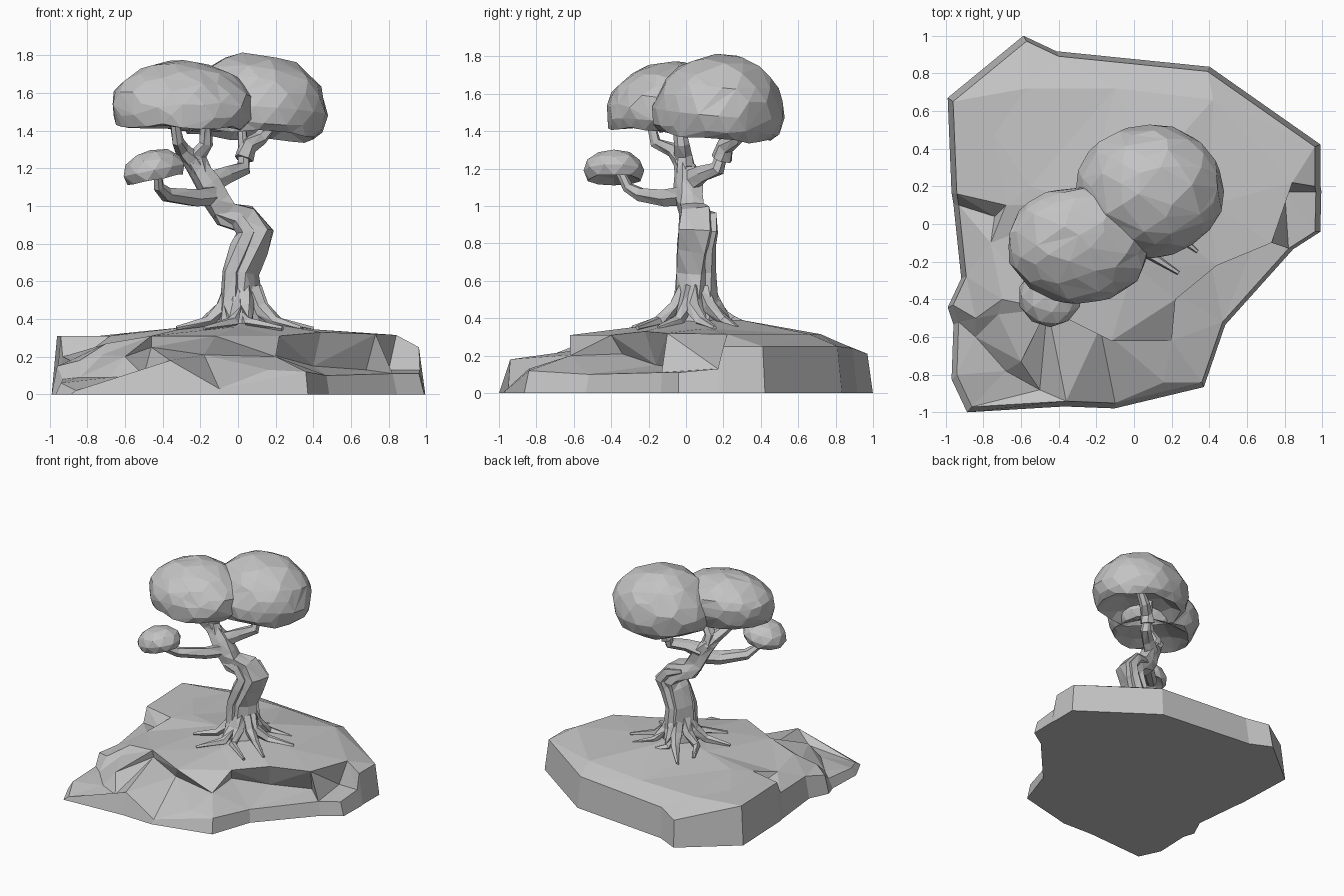
import bpy, bmesh, math, random
from mathutils import Vector, Euler
from mathutils.geometry import delaunay_2d_cdt

random.seed(4)
cube = bpy.data.objects.get("Cube")
if cube:
    bpy.data.objects.remove(cube, do_unlink=True)

# One plain clay colour
GREY = (0.55, 0.55, 0.55, 1)
clay = bpy.data.materials.new("clay_grey")
clay.use_nodes = True
clay.diffuse_color = GREY
clay.node_tree.nodes["Principled BSDF"].inputs["Base Color"].default_value = GREY


def finish(bm, name):
    """Turn a bmesh into a flat shaded object."""
    bmesh.ops.recalc_face_normals(bm, faces=bm.faces[:])
    mesh = bpy.data.meshes.new(name)
    bm.to_mesh(mesh)
    bm.free()
    mesh.materials.append(clay)
    obj = bpy.data.objects.new(name, mesh)
    bpy.context.collection.objects.link(obj)
    return obj


def limb(name, path, radii, sides=6, ridge=0.85, jitter=0.12):
    """Tapered, knotty tube through the path points."""
    bm = bmesh.new()
    points = [Vector(p) for p in path]
    rings = []
    for i, (point, radius) in enumerate(zip(points, radii)):
        ahead = points[min(i + 1, len(points) - 1)]
        behind = points[max(i - 1, 0)]
        turn = Vector((0, 0, 1)).rotation_difference(ahead - behind)
        ring = []
        for s in range(sides):
            angle = math.tau * s / sides + i * 0.15
            r = radius * (ridge if s % 2 else 1) * random.uniform(1 - jitter, 1 + jitter)
            offset = turn @ Vector((r * math.cos(angle), r * math.sin(angle), 0))
            ring.append(bm.verts.new(point + offset))
        rings.append(ring)
    for low, high in zip(rings, rings[1:]):
        for s in range(sides):
            t = (s + 1) % sides
            bm.faces.new((low[s], low[t], high[t], high[s]))
    bm.faces.new(rings[0])
    bm.faces.new(rings[-1])
    bmesh.ops.triangulate(bm, faces=bm.faces[:])
    return finish(bm, name)


def canopy(name, centre, size, tilt=(0, 0, 0), detail=3, rim=-0.55, lean=(0, 0)):
    """Faceted dome of leaves with a hollow underside, its top leaning sideways."""
    bm = bmesh.new()
    bmesh.ops.create_icosphere(bm, subdivisions=detail, radius=1)
    rotation = Euler(tilt)
    for v in bm.verts:
        co = v.co * random.uniform(0.97, 1.03)
        if co.z < rim:
            co.z = rim + (rim - co.z) * 0.8
        co = Vector((co.x * size[0], co.y * size[1], co.z * size[2]))
        co.rotate(rotation)
        co.xy += Vector(lean) * co.z
        v.co = co + Vector(centre)
    obj = finish(bm, name)
    # Fewer, uneven facets on the dense domes
    if detail > 2:
        obj.modifiers.new("facets", "DECIMATE").ratio = 0.7
    return obj


# Rock base: rim of the top surface, clockwise from the back corner
rim = [
    (-.57, .97, .21), (-.4, .89, .24), (.39, .81, .25), (.96, .41, .25),
    (.96, .2, .25), (.965, .17, .13), (.96, -.04, .11), (.82, -.13, .11),
    (.47, -.52, .1), (.36, -.84, .12), (-.1, -.95, .03), (-.36, -.94, .18),
    (-.86, -.97, .02), (-.94, -.8, .06), (-.93, -.52, .08), (-.96, -.43, .15),
    (-.89, -.28, .18), (-.93, .1, .2), (-.94, .16, .31), (-.96, .65, .31)]
# Upper edge of the front cliff, right to left
cliff = [
    (.73, -.1, .32), (.44, -.22, .33), (.22, -.4, .31), (-.12, -.62, .31),
    (-.46, -.45, .31), (-.7, -.4, .27)]
# Foot of the overhanging stretch of cliff
overhang = [(.88, .04, .13), (.76, -.14, .13), (.48, -.29, .15), (.26, -.47, .21),
            (-.1, -.68, .21), (-.38, -.57, .25)]
undercut = Vector((-.08, .13, 0))
# Mound, plateau and lower ledges
ground = [
    (.05, .05, .4), (.1, .3, .39), (-.25, .1, .36), (0, -.22, .36), (.4, .1, .345),
    (.84, .22, .315), (.42, .66, .315), (-.1, .72, .315), (-.57, .72, .31),
    (-.55, .2, .33), (-.74, .47, .31), (-.68, .1, .31), (-.74, .04, .22),
    (-.76, -.1, .25), (.2, -.62, .2), (.16, -.84, .13),
    (-.72, -.48, .21), (-.6, -.73, .2), (-.68, -.78, .09), (-.5, -.88, .1),
    (-.84, -.5, .18), (-.84, -.6, .09)]
points = [Vector(p) for p in rim + cliff + overhang + ground]
first = len(rim)
edges = [(first + i, first + i + 1) for i in range(len(cliff) - 1)]
flat, _, tris, origin, _, _ = delaunay_2d_cdt(
    [p.xy for p in points], edges, [list(range(first))], 1, 1e-5)
bm = bmesh.new()
top = {}
verts = []
for co, source in zip(flat, origin):
    v = bm.verts.new((co.x, co.y, points[source[0]].z if source else 0.2))
    verts.append(v)
    for index in source:
        top[index] = v
for tri in tris:
    bm.faces.new([verts[i] for i in tri])
for i in range(len(overhang)):
    top[first + len(cliff) + i].co += undercut
foot = [bm.verts.new((x * 1.03, y * 1.03, 0)) for x, y, z in rim]
for i in range(first):
    j = (i + 1) % first
    bm.faces.new((top[i], top[j], foot[j], foot[i]))
bm.faces.new(foot)
finish(bm, "rock_base")

# Trunk with its S-bend, and two strands wound into it
spine = [(.02, .05, .33), (.01, .05, .5), (.01, .05, .65), (.06, .05, .78), (.09, .06, .86),
         (.04, .06, .93), (-.07, .04, .96), (-.11, .02, 1.03), (-.16, .01, 1.12),
         (-.22, 0, 1.2), (-.28, -.04, 1.28)]
limb("trunk", spine, [.16, .115, .1, .105, .11, .1, .09, .085, .08, .06, .035], 8, 0.8)
for name, shift in (("back_strand", (.03, .07)), ("front_strand", (-.05, -.06))):
    path = [(x + shift[0], y + shift[1], z) for x, y, z in spine[:7]]
    limb(name, path, [.09, .065, .05, .05, .055, .045, .02], 5)

# Roots spreading over the mound
for k in range(9):
    a = math.tau * (k + random.uniform(-.2, .2)) / 9
    reach = random.uniform(.3, .4)
    steps = ((.06, .56), (.11, .46), (.2, .385), (reach, .35))
    path = []
    for i, (r, z) in enumerate(steps):
        bend = a + random.uniform(-.12, .12) * i
        path.append((.02 + r * math.cos(bend), .05 + r * math.sin(bend), z))
    limb(f"root_{k + 1}", path, [.045, .045, .032, .012], 5)

# Branches
branches = {
    "left_branch": [(-.2, .01, 1.18), (-.25, -.02, 1.25), (-.3, -.07, 1.3), (-.32, -.16, 1.34),
                    (-.34, -.19, 1.46)],
    "upright_branch": [(-.2, 0, 1.18), (-.22, -.01, 1.27), (-.17, -.02, 1.33), (-.17, -.04, 1.46)],
    "right_branch": [(-.15, .03, 1.13), (-.06, .09, 1.17), (.03, .17, 1.2), (.03, .2, 1.29),
                     (.02, .22, 1.44)],
    "right_twig": [(.03, .19, 1.25), (.05, .21, 1.32), (.12, .27, 1.36), (.2, .3, 1.46)],
    "low_branch": [(-.1, .02, 1.06), (-.23, -.1, 1.04), (-.38, -.24, 1.06),
                   (-.42, -.31, 1.1), (-.43, -.36, 1.2)]}
for name, path in branches.items():
    limb(name, path, [.06, .052, .044, .033, .025], 6)

# Leaf canopies
canopy("left_canopy", (-.295, -.115, 1.53), (.38, .31, .24), (-.03, .03, 0), lean=(0, .2))
canopy("right_canopy", (.085, .175, 1.5), (.39, .35, .31), (-.08, .05, 0), 3, -.45, (.03, .06))
canopy("low_canopy", (-.445, -.385, 1.19), (.17, .165, .11), (0, -.2, 0), 2, -0.5)
